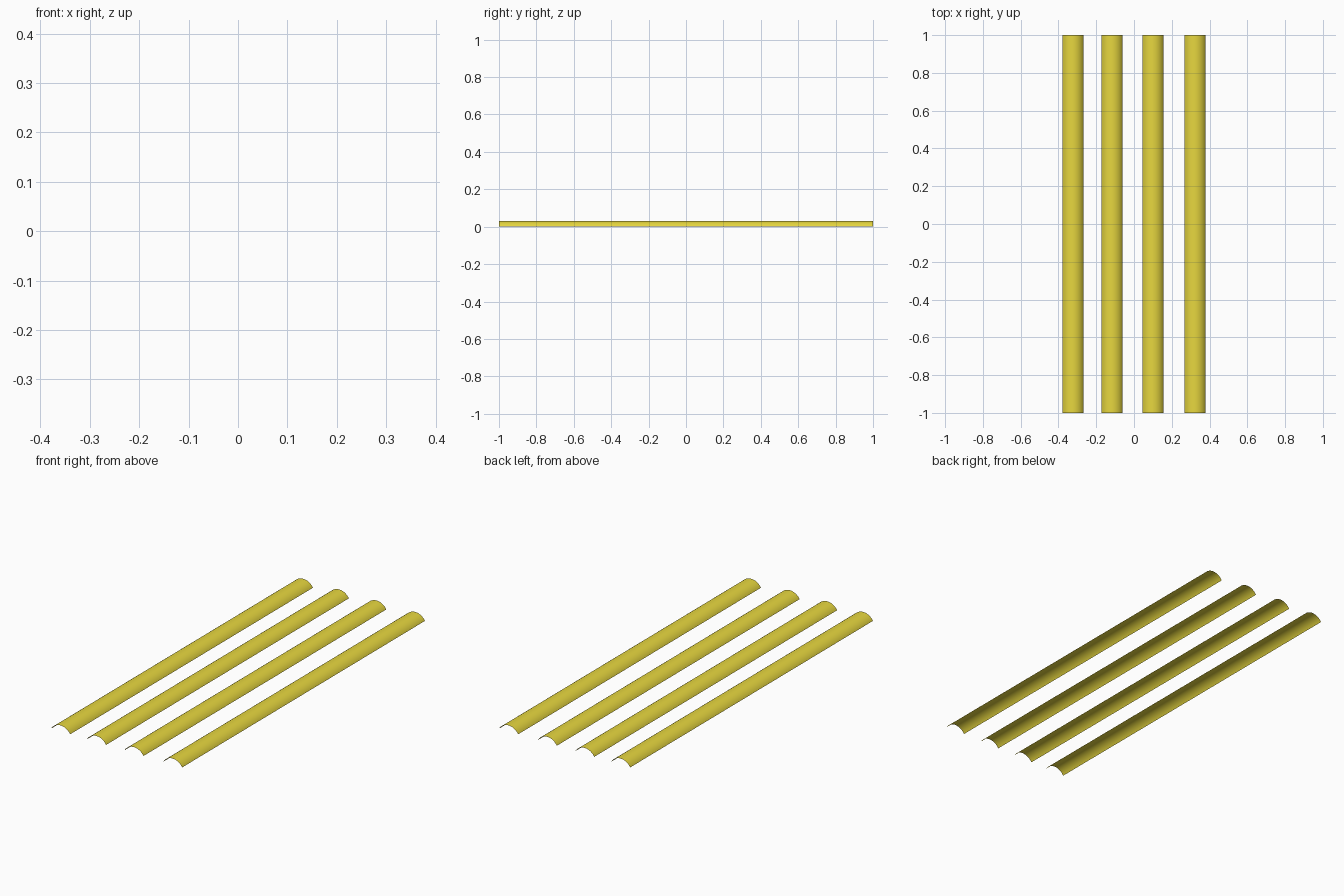
import bpy, math

if "Cube" in bpy.data.objects:
    bpy.data.objects.remove(bpy.data.objects["Cube"])

RADIUS, HALF_ANGLE, SEGMENTS = 0.0635, math.radians(60), 24
BASE = RADIUS * math.cos(HALF_ANGLE)

yellow = bpy.data.materials.new("yellow")
yellow.diffuse_color = (0.8, 0.68, 0.05, 1)
yellow.use_nodes = True
yellow.node_tree.nodes["Principled BSDF"].inputs["Base Color"].default_value = yellow.diffuse_color


def arched_strip(name, x):
    """Thin open sheet: a 120 degree arc swept along y."""
    verts, faces = [], []
    for i in range(SEGMENTS + 1):
        a = HALF_ANGLE * (2 * i / SEGMENTS - 1)
        px, pz = x + RADIUS * math.sin(a), RADIUS * math.cos(a) - BASE
        verts += [(px, -1, pz), (px, 1, pz)]
    for i in range(SEGMENTS):
        k = 2 * i
        faces.append((k, k + 2, k + 3, k + 1))
    mesh = bpy.data.meshes.new(name)
    mesh.from_pydata(verts, [], faces)
    mesh.materials.append(yellow)
    mesh.shade_smooth()
    bpy.context.collection.objects.link(bpy.data.objects.new(name, mesh))


# Four parallel strips
for n, x in enumerate((-0.323, -0.116, 0.1, 0.323), 1):
    arched_strip(f"arched_strip_{n}", x)
